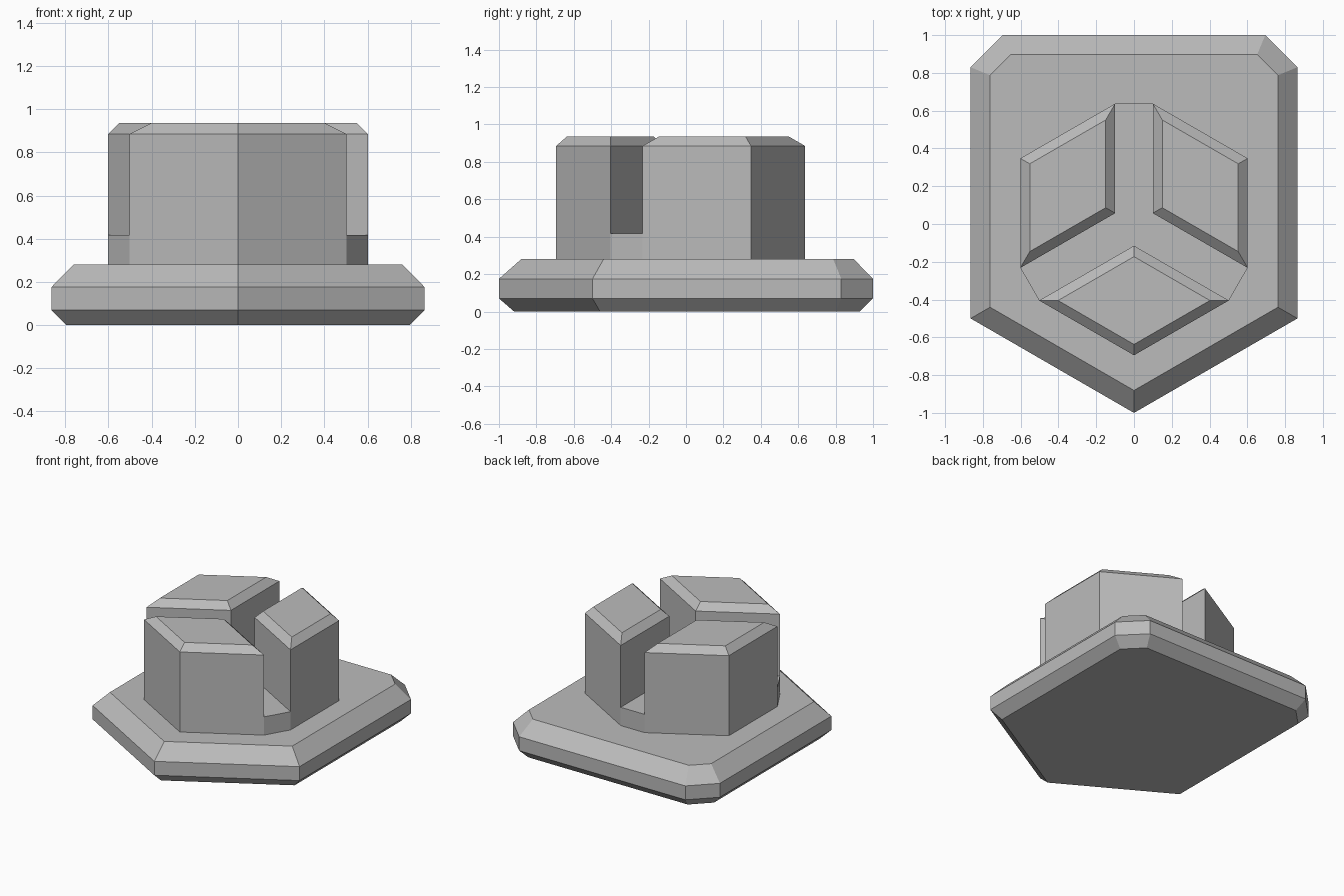
import bpy
import bmesh
import math
from mathutils import Vector, Matrix

cube = bpy.data.objects.get("Cube")
if cube:
    bpy.data.objects.remove(cube, do_unlink=True)

# Single flat grey
grey = bpy.data.materials.new("grey")
grey.use_nodes = True
colour = (0.5, 0.5, 0.5, 1)
grey.diffuse_color = colour
grey.node_tree.nodes["Principled BSDF"].inputs["Base Color"].default_value = colour


def inset(outline, d):
    """Move every edge of a counter-clockwise outline inwards by d."""
    ring = []
    for i, p in enumerate(outline):
        a = (p - outline[i - 1]).normalized()
        b = (outline[(i + 1) % len(outline)] - p).normalized()
        na, nb = Vector((-a.y, a.x)), Vector((-b.y, b.x))
        ring.append(p + (na + nb) * (d / (1 + na.dot(nb))))
    return ring


def loft(name, outline, levels):
    """Stack insets of an outline, given as (height, inset), into a solid."""
    bm = bmesh.new()
    rings = []
    for z, d in levels:
        pts = inset(outline, d) if d else outline
        rings.append([bm.verts.new((p.x, p.y, z)) for p in pts])
    n = len(outline)
    for low, high in zip(rings, rings[1:]):
        for i in range(n):
            j = (i + 1) % n
            bm.faces.new((low[i], low[j], high[j], high[i]))
    bm.faces.new(rings[0][::-1])
    bm.faces.new(rings[-1])
    mesh = bpy.data.meshes.new(name)
    bm.to_mesh(mesh)
    bm.free()
    mesh.materials.append(grey)
    obj = bpy.data.objects.new(name, mesh)
    bpy.context.collection.objects.link(obj)
    return obj


# Bevelled base plate: pointed front, clipped back corners
half = [Vector(p) for p in ((0.865, -0.5), (0.865, 0.83), (0.695, 1))]
base = [Vector((0, -1))] + half + [Vector((-p.x, p.y)) for p in reversed(half)]
loft("base_plate", base, [(0, 0.07), (0.07, 0), (0.175, 0), (0.28, 0.103)])

# Three diamond pillars around the centre, with chamfered tops
diamond = [Vector(p) for p in ((0, -0.695), (0.502, -0.405), (0, -0.115), (-0.502, -0.405))]
core = []
for k, name in enumerate(("front_pillar", "left_pillar", "right_pillar")):
    turn = Matrix.Rotation(math.radians(120 * k), 2)
    corners = [turn @ p for p in diamond]
    loft(name, corners, [(0.28, 0), (0.885, 0), (0.935, 0.05)])
    core += [corners[3], corners[2], corners[1]]

# Raised three-armed floor filling the channels between the pillars
loft("channel_floor", core, [(0.28, 0), (0.418, 0)])
